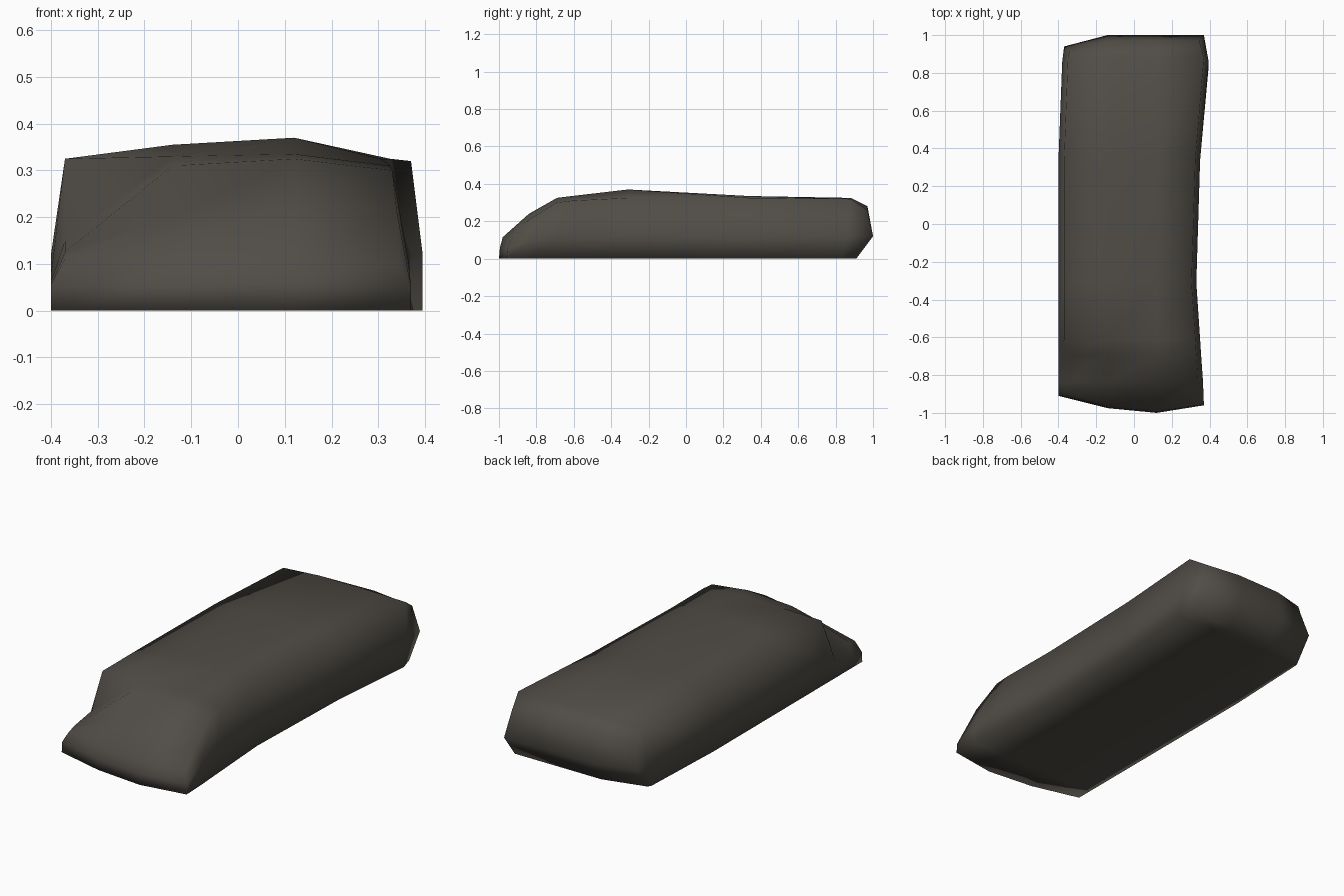
import bpy, bmesh

if "Cube" in bpy.data.objects:
    bpy.data.objects.remove(bpy.data.objects["Cube"])

# one flat stone colour
mat = bpy.data.materials.new("dark stone")
mat.diffuse_color = (0.082, 0.074, 0.062, 1)
mat.use_nodes = True
mat.node_tree.nodes["Principled BSDF"].inputs["Base Color"].default_value = mat.diffuse_color

# stations along the slab: (y at bottom, middle, top), left x, right x, top heights left to right
stations = [
    ((-0.96, -0.955, -0.94), -0.40, 0.37, (0.11, 0.11, 0.115, 0.10)),
    ((-0.83, -0.83, -0.84), -0.40, 0.365, (0.125, 0.20, 0.24, 0.21)),
    ((-0.69, -0.69, -0.69), -0.40, 0.355, (0.15, 0.31, 0.325, 0.30)),
    ((-0.61, -0.61, -0.61), -0.40, 0.35, (0.325, 0.33, 0.335, 0.31)),
    ((-0.31, -0.31, -0.31), -0.40, 0.33, (0.325, 0.355, 0.37, 0.325)),
    ((0.34, 0.34, 0.34), -0.40, 0.35, (0.32, 0.335, 0.335, 0.325)),
    ((0.83, 0.86, 0.88), -0.38, 0.395, (0.31, 0.325, 0.325, 0.32)),
    ((0.91, 1.00, 0.97), -0.37, 0.37, (0.25, 0.275, 0.28, 0.26)),
]
last = len(stations) - 1
front_shift = (0.05, -0.015, -0.04, 0.0)   # slightly bowed front edge
back_shift = (-0.06, 0.0, 0.0, 0.0)        # chipped back left corner
inner_x = (0, -0.14, 0.12, 0)

bm = bmesh.new()
v = {}
for i, (ys, xl, xr, tops) in enumerate(stations):
    for c in range(4):
        for r in range(3):
            if 0 < i < last and r == 1 and c in (1, 2):
                continue                   # inside the solid
            x = (xl, inner_x[1], inner_x[2], xr)[c]
            if r == 2 and c == 0:
                x += 0.03
            if r == 2 and c == 3:
                x -= 0.025
            y = ys[r]
            if i == 0:
                y += front_shift[c]
            if i == last:
                y += back_shift[c]
            z = (0, min(0.12, tops[c] * 0.5), tops[c])[r]
            v[i, c, r] = bm.verts.new((x, y, z))


def quad(*keys):
    bm.faces.new([v[k] for k in keys])


# long sides, top and underside
for i in range(last):
    for c in range(3):
        for r in (0, 2):
            quad((i, c, r), (i, c + 1, r), (i + 1, c + 1, r), (i + 1, c, r))
    for r in range(2):
        for c in (0, 3):
            quad((i, c, r), (i, c, r + 1), (i + 1, c, r + 1), (i + 1, c, r))
# front and back ends
for i in (0, last):
    for c in range(3):
        for r in range(2):
            quad((i, c, r), (i, c + 1, r), (i, c + 1, r + 1), (i, c, r + 1))

bmesh.ops.recalc_face_normals(bm, faces=bm.faces[:])
for f in bm.faces:
    f.smooth = True

mesh = bpy.data.meshes.new("stone_slab")
bm.to_mesh(mesh)
bm.free()
mesh.materials.append(mat)
slab = bpy.data.objects.new("stone_slab", mesh)
bpy.context.collection.objects.link(slab)
